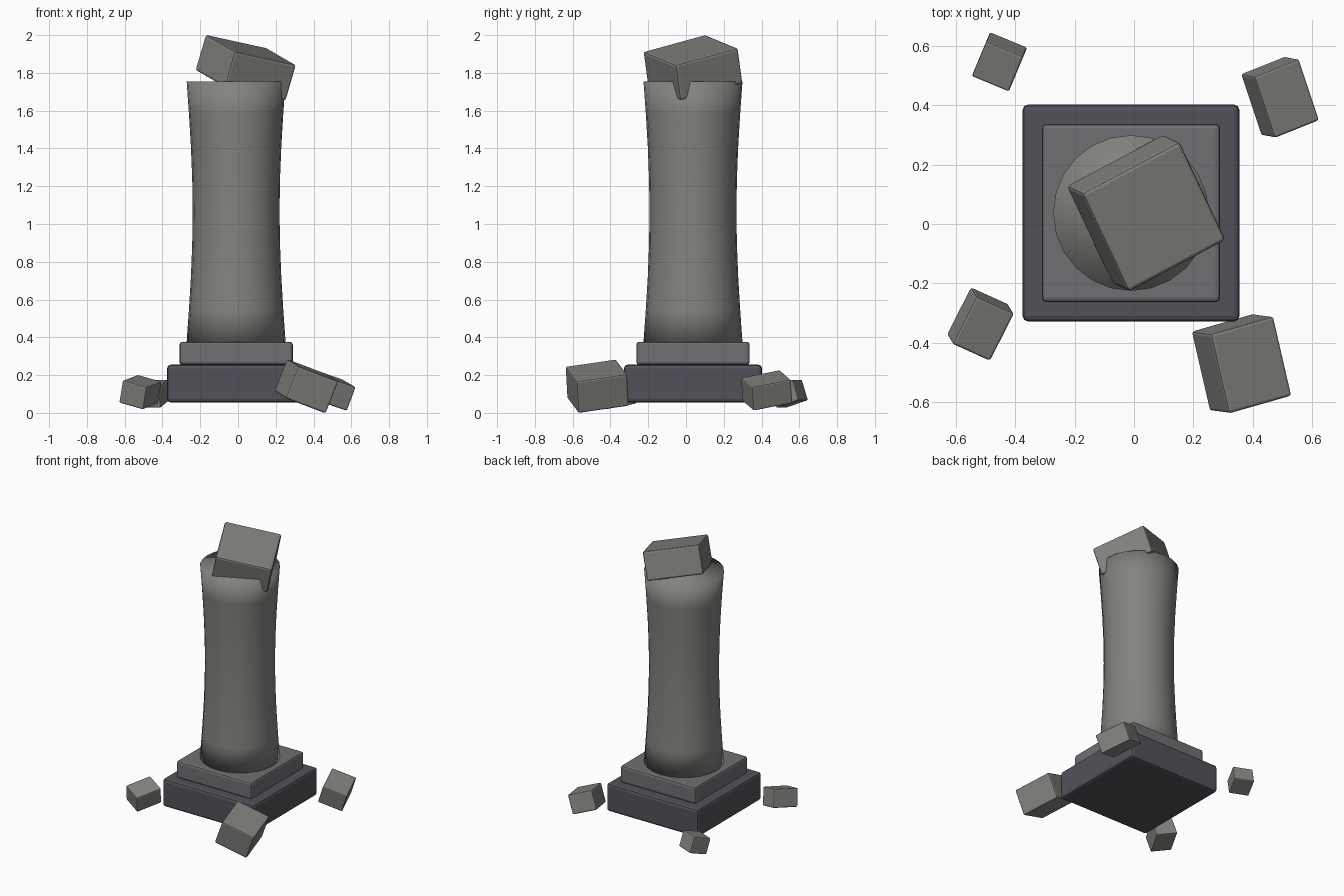
import bpy, bmesh, math
from mathutils import Vector, Matrix

if "Cube" in bpy.data.objects:
    bpy.data.objects.remove(bpy.data.objects["Cube"])

CX, CY = -0.01, 0.037  # axis of the pedestal and shaft


def material(name, rgb):
    m = bpy.data.materials.new(name)
    m.diffuse_color = (*rgb, 1)
    m.use_nodes = True
    m.node_tree.nodes["Principled BSDF"].inputs["Base Color"].default_value = m.diffuse_color
    return m


stone = material("stone", (0.23, 0.225, 0.21))
plinth_grey = material("plinth_grey", (0.16, 0.16, 0.175))
dark_grey = material("dark_grey", (0.085, 0.083, 0.1))


def finish(name, bm, mat, smooth=False):
    me = bpy.data.meshes.new(name)
    bmesh.ops.recalc_face_normals(bm, faces=bm.faces)
    bm.to_mesh(me)
    bm.free()
    me.materials.append(mat)
    ob = bpy.data.objects.new(name, me)
    bpy.context.collection.objects.link(ob)
    if smooth:
        me.shade_smooth()
    return ob


def block(name, centre, size, mat, x_dir=(1, 0, 0), y_dir=(0, 1, 0), bevel=0.012):
    """Bevelled box whose local x and y edges follow the given directions."""
    x = Vector(x_dir).normalized()
    z = x.cross(Vector(y_dir)).normalized()
    y = z.cross(x)
    rot = Matrix((x, y, z)).transposed().to_4x4()
    bm = bmesh.new()
    bmesh.ops.create_cube(bm, size=1)
    bmesh.ops.scale(bm, vec=size, verts=bm.verts)
    bmesh.ops.bevel(bm, geom=bm.edges[:], offset=bevel, segments=2,
                    profile=0.5, affect='EDGES')
    bm.transform(Matrix.Translation(centre) @ rot)
    return finish(name, bm, mat)


# Stepped pedestal
block("base", (CX, CY, 0.155), (0.73, 0.73, 0.2), dark_grey, bevel=0.018)
block("plinth", (CX, CY, 0.315), (0.6, 0.6, 0.122), plinth_grey, bevel=0.015)

# Waisted column shaft, smooth shaded across its caps
bm = bmesh.new()
SIDES, RINGS = 24, 8
rings = []
for i in range(RINGS + 1):
    t = i / RINGS
    r = 0.262 - 0.032 * math.sin(math.pi * t)
    rings.append([bm.verts.new((CX + r * math.cos(a), CY + r * math.sin(a), 0.375 + 1.38 * t))
                  for a in (2 * math.pi * k / SIDES for k in range(SIDES))])
for lo, hi in zip(rings, rings[1:]):
    for k in range(SIDES):
        n = (k + 1) % SIDES
        bm.faces.new((lo[k], lo[n], hi[n], hi[k]))
bm.faces.new(rings[0][::-1])
bm.faces.new(rings[-1])
finish("column_shaft", bm, stone, smooth=True)

# Tilted broken block on top
block("broken_top", (0.041, 0.037, 1.828), (0.378, 0.378, 0.198), stone,
      (0.32, 0.17, -0.07), (-0.16, 0.32, 0.09))

# Fallen rubble around the foot
block("rubble_front_right", (0.362, -0.47, 0.141), (0.235, 0.278, 0.183), stone,
      (0.21, 0.06, -0.08), (-0.08, 0.25, 0.045), 0.01)
block("rubble_back_right", (0.492, 0.427, 0.119), (0.17, 0.222, 0.135), stone,
      (0.145, 0.058, -0.05), (-0.07, 0.2, 0.04), 0.008)
block("rubble_front_left", (-0.517, -0.337, 0.11), (0.145, 0.182, 0.125), stone,
      (0.122, -0.055, -0.035), (0.075, 0.155, 0.03), 0.008)
block("rubble_back_left", (-0.453, 0.546, 0.102), (0.135, 0.135, 0.115), stone,
      (0.12, -0.05, 0.0), (0.048, 0.115, 0.04), 0.007)
